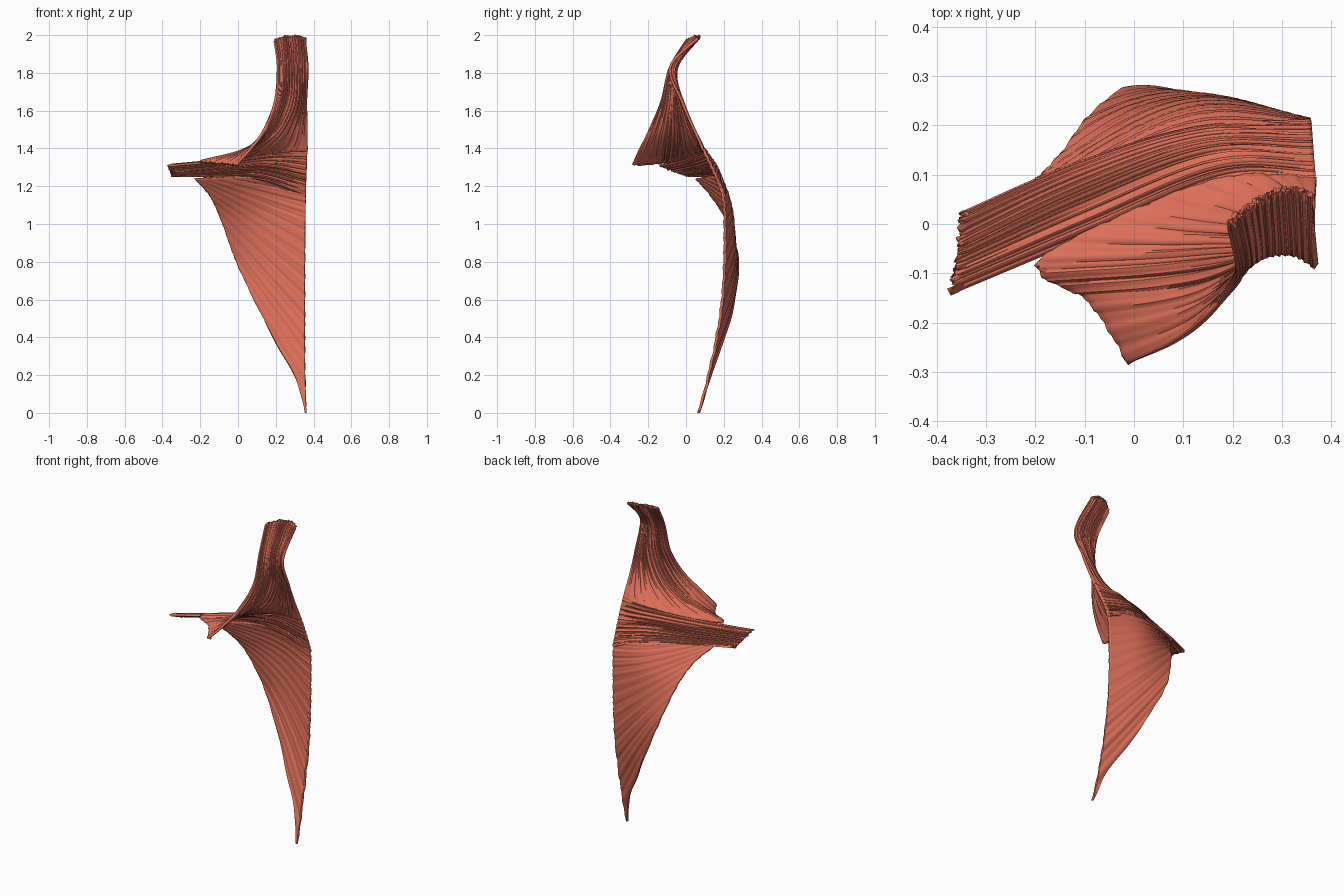
import bpy, bmesh, math, random
from mathutils import Vector

random.seed(4)
mat = bpy.data.materials.new("muscle_red")
mat.diffuse_color = (0.72, 0.16, 0.10, 1)


def spline(pts, t):
    """Catmull-Rom point at t in 0..1 through pts."""
    n = len(pts) - 1
    i = min(int(t * n), n - 1)
    f = t * n - i
    b, c = pts[i], pts[i + 1]
    a = pts[i - 1] if i > 0 else b * 2 - c
    d = pts[i + 2] if i + 2 <= n else c * 2 - b
    return 0.5 * (b * 2 + (c - a) * f + (a * 2 - b * 5 + c * 4 - d) * f * f
                  + (b * 3 - a - c * 3 + d) * f ** 3)


def sheet(name, rows, nu, nv, thick, fibre, fray):
    """Loft a thin muscle sheet; u runs midline to outer side, v over the rows."""
    rows = [[Vector(p) for p in r] for r in rows]
    cols = [[spline(r, i / nu) for r in rows] for i in range(nu + 1)]
    bm = bmesh.new()
    g = [[bm.verts.new(spline(c, j / nv)) for j in range(nv + 1)] for c in cols]
    for i in range(nu):
        for j in range(nv):
            bm.faces.new((g[i][j], g[i + 1][j], g[i + 1][j + 1], g[i][j + 1]))
    bm.normal_update()
    # fine fibre grooves and frayed attachment edges
    for i in range(nu + 1):
        for j in range(nv + 1):
            v, a, b = g[i][j], i / nu, j / nv
            s = fibre(a, b, v.co)
            v.co += v.normal * 0.0018 * (math.sin(s) + math.sin(2.3 * s + 1))
            v.co += Vector(fray(a, b)) * random.random()
    me = bpy.data.meshes.new(name)
    bm.to_mesh(me)
    bm.free()
    ob = bpy.data.objects.new(name, me)
    bpy.context.collection.objects.link(ob)
    me.materials.append(mat)
    me.shade_smooth()
    m = ob.modifiers.new("thickness", 'SOLIDIFY')
    m.thickness, m.offset = thick, 0
    bpy.context.view_layer.objects.active = ob
    ob.select_set(True)
    bpy.ops.object.shade_smooth_by_angle(angle=math.radians(50))
    ob.select_set(False)


# Lower part: long triangle tapering to the bottom tip
lower = [
    [(.362, .068, 0), (.360, .068, 0), (.358, .07, 0)],
    [(.356, .118, .19), (.33, .122, .19), (.302, .125, .19)],
    [(.354, .155, .36), (.28, .172, .36), (.205, .185, .36)],
    [(.354, .188, .56), (.23, .222, .56), (.105, .245, .56)],
    [(.354, .204, .79), (.18, .25, .79), (-.005, .274, .79)],
    [(.356, .205, 1.0), (.14, .248, 1.01), (-.09, .215, 1.02)],
    [(.358, .200, 1.12), (.12, .220, 1.15), (-.15, .135, 1.15)],
    [(.360, .175, 1.22), (.10, .175, 1.25), (-.23, .055, 1.24)],
]
sheet("lower_part", lower, 60, 120, .014,
      lambda u, v, p: 75 * math.atan2(1.3 - p.z, p.x + .35),
      lambda u, v: (0, 0, 0))

# Middle part: band running out to the shoulder
middle = [
    [(.358, .205, 1.14), (.12, .188, 1.225), (-.12, .118, 1.25), (-.355, .02, 1.255)],
    [(.362, .155, 1.26), (.14, .155, 1.305), (-.11, .068, 1.295), (-.36, -.05, 1.275)],
    [(.368, .09, 1.40), (.18, .092, 1.385), (-.08, -.015, 1.34), (-.375, -.138, 1.31)],
]
sheet("middle_part", middle, 70, 60, .016,
      lambda u, v, p: v * 55,
      lambda u, v: (.03, .008, 0) if u == 1 and 0 < v < 1 else (0, 0, 0))

# Upper part: rises up the neck and sweeps forward to the collar edge
upper = [
    [(.36, .065, 1.985), (.325, .075, 2.0), (.29, .073, 2.0), (.255, .055, 2.0),
     (.22, .03, 1.99), (.19, .005, 1.975)],
    [(.37, -.083, 1.83), (.335, -.058, 1.83), (.30, -.05, 1.83), (.265, -.052, 1.83),
     (.235, -.065, 1.83), (.208, -.085, 1.83)],
    [(.366, -.02, 1.65), (.33, -.022, 1.65), (.29, -.036, 1.65), (.25, -.06, 1.65),
     (.22, -.09, 1.65), (.195, -.13, 1.65)],
    [(.366, .04, 1.51), (.29, .025, 1.51), (.22, -.015, 1.50), (.17, -.065, 1.49),
     (.15, -.125, 1.49), (.14, -.195, 1.50)],
    [(.368, .073, 1.44), (.25, .063, 1.43), (.11, .0, 1.405), (.03, -.075, 1.39),
     (.045, -.145, 1.39), (.075, -.243, 1.405)],
    [(.37, .09, 1.395), (.19, .092, 1.385), (-.01, .022, 1.35), (-.20, -.085, 1.33),
     (-.095, -.155, 1.32), (-.01, -.282, 1.31)],
]


def upper_fray(u, v):
    if v == 0:
        return (0, -.012, -.018)
    return (.018, .012, .004) if v == 1 and u > .6 else (0, 0, 0)


sheet("upper_part", upper, 80, 100, .014, lambda u, v, p: u * 75, upper_fray)
